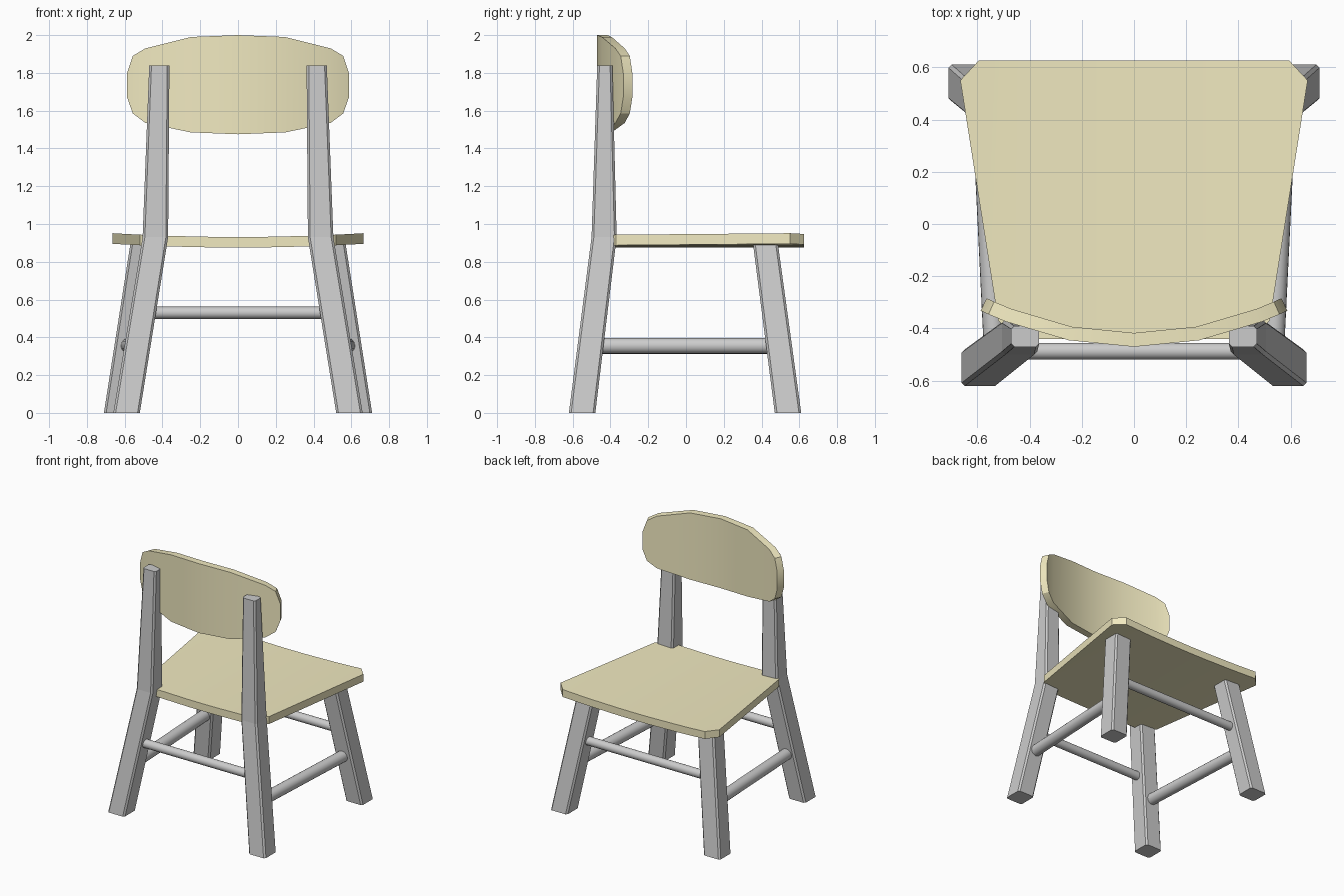
import bpy, bmesh, math
from mathutils import Vector

if "Cube" in bpy.data.objects:
    bpy.data.objects.remove(bpy.data.objects["Cube"])

wood = bpy.data.materials.new("pale_wood")
wood.diffuse_color = (0.88, 0.82, 0.53, 1)
wood.use_nodes = True
wood.node_tree.nodes["Principled BSDF"].inputs["Base Color"].default_value = wood.diffuse_color


def finish(bm, name, mat=None, mirror=False, smooth=None):
    bmesh.ops.remove_doubles(bm, verts=bm.verts, dist=1e-5)
    bmesh.ops.recalc_face_normals(bm, faces=bm.faces)
    me = bpy.data.meshes.new(name)
    bm.to_mesh(me)
    bm.free()
    ob = bpy.data.objects.new(name, me)
    bpy.context.collection.objects.link(ob)
    if mat:
        me.materials.append(mat)
    if smooth:
        bpy.ops.object.select_all(action='DESELECT')
        ob.select_set(True)
        bpy.context.view_layer.objects.active = ob
        bpy.ops.object.shade_smooth_by_angle(angle=math.radians(smooth))
    if mirror:
        mod = ob.modifiers.new("mirror", 'MIRROR')
        mod.use_mirror_merge = False
    return ob


def leg(name, sections, c=0.012):
    """Loft chamfered rectangles (x0, x1, y0, y1, z), mirrored across x."""
    bm = bmesh.new()
    rings = []
    for x0, x1, y0, y1, z in sections:
        pts = [(x0 + c, y0), (x1 - c, y0), (x1, y0 + c), (x1, y1 - c),
               (x1 - c, y1), (x0 + c, y1), (x0, y1 - c), (x0, y0 + c)]
        rings.append([bm.verts.new((x, y, z)) for x, y in pts])
    for a, b in zip(rings, rings[1:]):
        for i in range(8):
            j = (i + 1) % 8
            bm.faces.new((a[i], a[j], b[j], b[i]))
    bm.faces.new(rings[0])
    bm.faces.new(rings[-1])
    finish(bm, name, mirror=True)


def rung(name, p, q, r, mirror=False):
    """Round bar from p to q."""
    p, q = Vector(p), Vector(q)
    bm = bmesh.new()
    bmesh.ops.create_cone(bm, cap_ends=True, segments=20, radius1=r,
                          radius2=r, depth=(q - p).length)
    bm.transform((q - p).to_track_quat('Z', 'Y').to_matrix().to_4x4())
    bmesh.ops.translate(bm, verts=bm.verts, vec=(p + q) / 2)
    finish(bm, name, mirror=mirror, smooth=40)


def slab(name, half, place):
    """Curved board from columns (x, low, high); place(x, t, side) -> point."""
    cols = [(-x, a, b) for x, a, b in reversed(half[1:])] + half
    bm = bmesh.new()
    # each column loop: low/back, high/back, high/front, low/front
    rings = [[bm.verts.new(place(x, t, s))
              for t, s in ((a, 0), (b, 0), (b, 1), (a, 1))] for x, a, b in cols]
    for a, b in zip(rings, rings[1:]):
        for i in range(4):
            j = (i + 1) % 4
            bm.faces.new((a[i], a[j], b[j], b[i]))
    for end, col in ((rings[0], cols[0]), (rings[-1], cols[-1])):
        if col[1] != col[2]:
            bm.faces.new(end)
    finish(bm, name, mat=wood, smooth=25)


# Seat, dished slightly across its width
def seat_point(x, t, side):
    return (x, t, 0.875 + 0.046 * x * x + 0.056 * side)


slab("seat", [(0, -0.44, 0.625), (0.12, -0.44, 0.625), (0.36, -0.44, 0.625),
              (0.44, -0.44, 0.625), (0.52, -0.37, 0.625), (0.595, 0.105, 0.625),
              (0.665, 0.55, 0.55)], seat_point)


# Backrest, bowed around the sitter
def back_point(x, t, side):
    n = Vector((-0.8 * x, 1)).normalized() * 0.053 * side
    return (x + n.x, -0.47 + 0.4 * x * x + n.y, t)


slab("backrest", [(0, 1.475, 2.0), (0.25, 1.485, 1.99), (0.49, 1.535, 1.93),
                  (0.557, 1.585, 1.89), (0.587, 1.67, 1.80)], back_point)

# Back posts and front legs
leg("back_post", [(0.52, 0.66, -0.62, -0.48, 0), (0.37, 0.505, -0.50, -0.367, 0.93),
                  (0.363, 0.47, -0.47, -0.39, 1.84)])
leg("front_leg", [(0.57, 0.71, 0.47, 0.61, 0), (0.43, 0.57, 0.355, 0.487, 0.893)])

# Rungs
rung("back_rung", (-0.47, -0.487, 0.53), (0.47, -0.487, 0.53), 0.032)
rung("front_rung", (-0.53, 0.472, 0.53), (0.53, 0.472, 0.53), 0.032)
rung("side_rung", (0.532, -0.5, 0.355), (0.58, 0.48, 0.355), 0.042, mirror=True)
